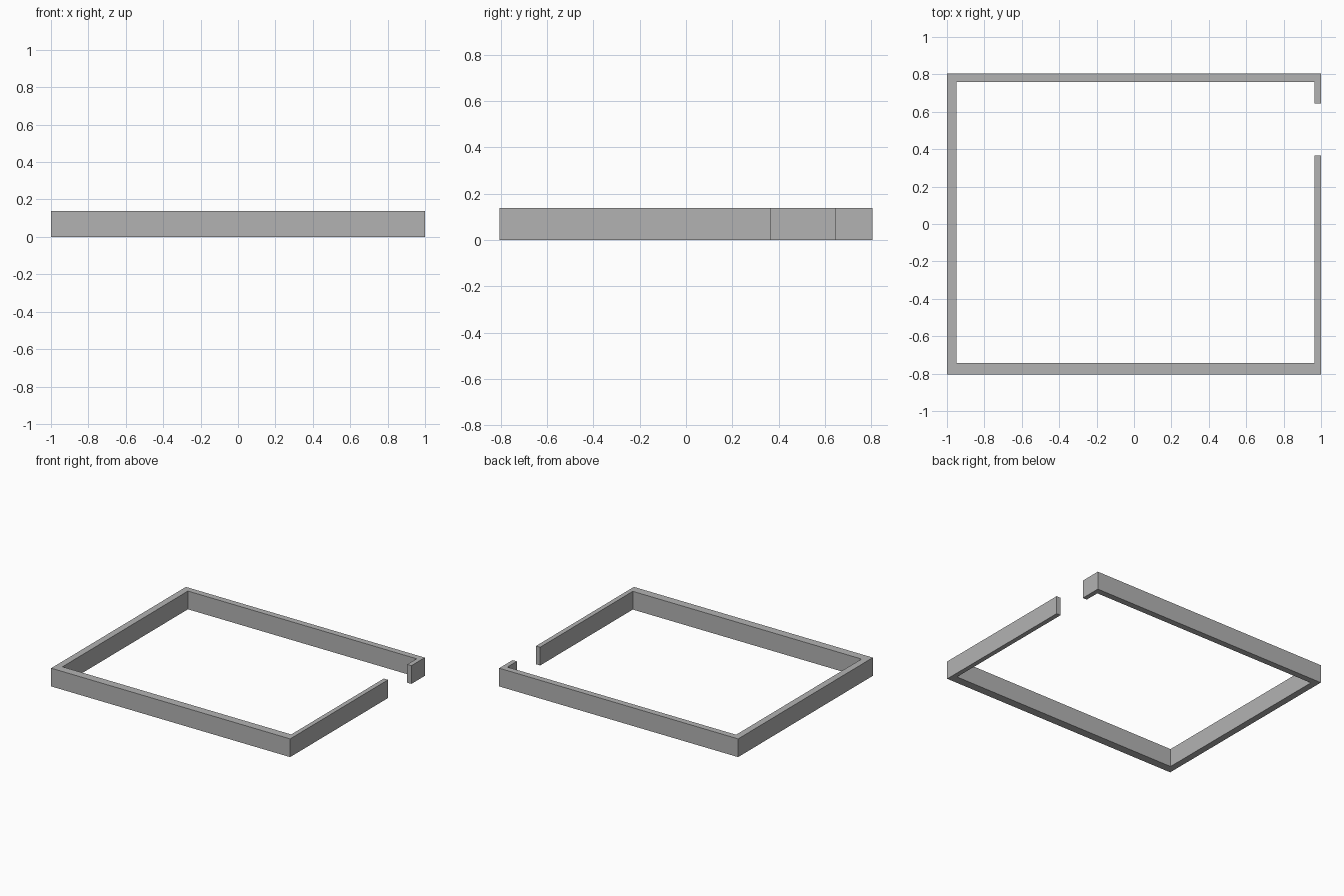
import bpy
import bmesh

cube = bpy.data.objects.get("Cube")
if cube:
    bpy.data.objects.remove(cube, do_unlink=True)

HEIGHT = 0.138
X, Y = 1.0, 0.805                      # outer half sizes
LEFT_IN, RIGHT_IN = -0.95, 0.965       # inner faces of the side walls
FRONT_IN, BACK_IN = -0.742, 0.758      # inner faces of the front and back walls
GAP_START, GAP_END = 0.365, 0.645      # doorway in the side wall

grey = bpy.data.materials.new("wall grey")
grey.use_nodes = True
colour = (0.45, 0.45, 0.45, 1)
grey.diffuse_color = colour
grey.node_tree.nodes["Principled BSDF"].inputs["Base Color"].default_value = colour

# Floor outline of the walls: around the outside, then back along the inside
outline = [
    (X, GAP_END), (X, Y), (-X, Y), (-X, -Y), (X, -Y), (X, GAP_START),
    (RIGHT_IN, GAP_START), (RIGHT_IN, FRONT_IN), (LEFT_IN, FRONT_IN),
    (LEFT_IN, BACK_IN), (RIGHT_IN, BACK_IN), (RIGHT_IN, GAP_END),
]

# Raise the outline into one continuous wall
bm = bmesh.new()
floor = bm.faces.new([bm.verts.new((x, y, 0)) for x, y in outline])
raised = bmesh.ops.extrude_face_region(bm, geom=[floor], use_keep_orig=True)
top = [v for v in raised["geom"] if isinstance(v, bmesh.types.BMVert)]
bmesh.ops.translate(bm, verts=top, vec=(0, 0, HEIGHT))
bmesh.ops.recalc_face_normals(bm, faces=bm.faces)

mesh = bpy.data.meshes.new("perimeter_wall")
bm.to_mesh(mesh)
bm.free()
mesh.materials.append(grey)
wall = bpy.data.objects.new("perimeter_wall", mesh)
bpy.context.collection.objects.link(wall)
